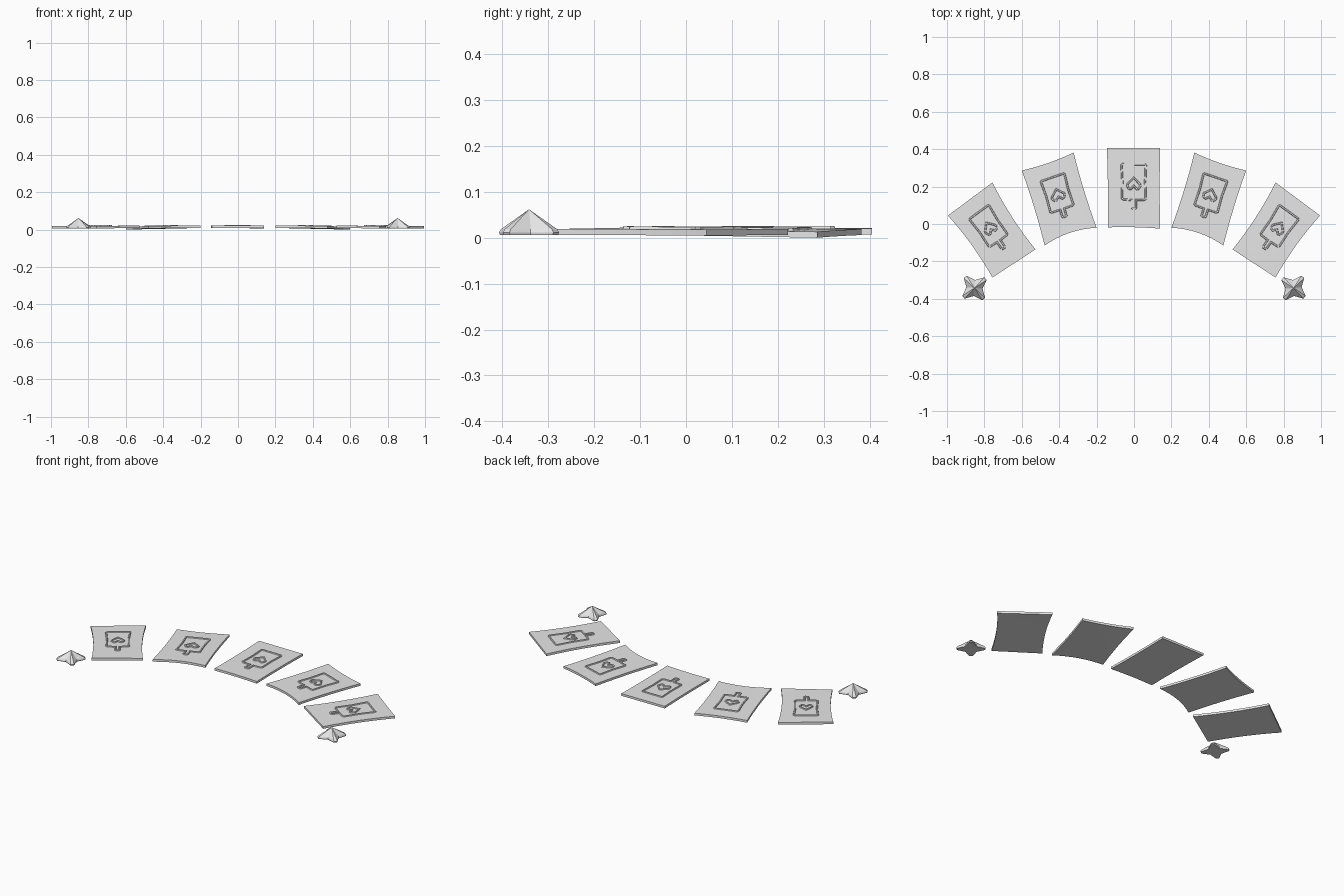
import bpy, bmesh, math
from mathutils import Vector

cube = bpy.data.objects.get("Cube")
if cube:
    bpy.data.objects.remove(cube, do_unlink=True)

stone = bpy.data.materials.new("pale_grey_stone")
stone.use_nodes = True
stone.diffuse_color = (0.8, 0.8, 0.8, 1)
stone.node_tree.nodes["Principled BSDF"].inputs["Base Color"].default_value = (0.8, 0.8, 0.8, 1)

CARD_W, CARD_H, THICK = 0.285, 0.43, 0.013
N = 8


def finish(bm, name):
    bmesh.ops.recalc_face_normals(bm, faces=bm.faces)
    mesh = bpy.data.meshes.new(name)
    bm.to_mesh(mesh)
    bm.free()
    mesh.materials.append(stone)
    obj = bpy.data.objects.new(name, mesh)
    bpy.context.collection.objects.link(obj)
    return obj


def card_mapper(corners, bow, side):
    """Map u, v in 0..1 to the card's top surface, with slightly bowed edges."""
    bl, br, tr, tl = [Vector(c) for c in corners]
    lower, upper, edge = bow

    def at(u, v, lift=0.0):
        # Pull the borders inwards, fading towards the middle of the card
        arch_u, arch_v = 4 * u * (1 - u), 4 * v * (1 - v)
        v2 = v + arch_u * (lower * (1 - v) ** 2 - upper * v ** 2)
        u2 = u + arch_v * edge * ((1 - u) ** 2 - u ** 2)
        p = bl.lerp(br, u2).lerp(tl.lerp(tr, u2), v2)
        return Vector((p.x * side, p.y, p.z + lift))
    return at


def slab(name, at):
    bm = bmesh.new()
    top = [[bm.verts.new(at(i / N, j / N)) for i in range(N + 1)] for j in range(N + 1)]
    for j in range(N):
        for i in range(N):
            bm.faces.new((top[j][i], top[j][i + 1], top[j + 1][i + 1], top[j + 1][i]))
    ext = bmesh.ops.extrude_face_region(bm, geom=bm.faces[:], use_keep_orig=True)
    for v in ext["geom"]:
        if isinstance(v, bmesh.types.BMVert):
            v.co.z -= THICK
    return finish(bm, name)


def offset(path, d):
    """Mitred inward offset of a counter-clockwise closed path."""
    out = []
    for k, p in enumerate(path):
        a = (p - path[k - 1]).normalized()
        b = (path[(k + 1) % len(path)] - p).normalized()
        na, nb = Vector((-a.y, a.x)), Vector((-b.y, b.x))
        out.append(p + (na + nb) * d / (1 + na.dot(nb)))
    return out


def ridge(name, at, path, width=0.013, height=0.005):
    """Raised outline with sloped sides that follows the card surface."""
    path = [Vector(p) for p in path]
    profile = ((0, -0.003), (width * 0.25, height), (width * 0.75, height), (width, -0.003))
    bm = bmesh.new()
    loops = []
    for d, lift in profile:
        loops.append([bm.verts.new(at(0.5 + p.x / CARD_W, 0.5 + p.y / CARD_H, lift))
                      for p in offset(path, d)])
    n = len(path)
    for r in range(4):
        a, b = loops[r], loops[(r + 1) % 4]
        for k in range(n):
            m = (k + 1) % n
            bm.faces.new((a[k], a[m], b[m], b[k]))
    return finish(bm, name)


def mirrored(half):
    """Close a right-hand half path, listed bottom to top, about x = 0."""
    return half + [(-x, y) for x, y in reversed(half) if x > 0]


# Emblem outlines: a paddle-shaped frame with a handle, and an upturned heart
frame = mirrored([(0.010, -0.12), (0.018, -0.112), (0.018, -0.072), (0.06, -0.07),
                  (0.072, -0.06), (0.069, 0.035), (0.073, 0.125), (0.064, 0.135)])
heart = mirrored([(0, 0.002), (0.016, -0.014), (0.032, -0.010), (0.043, 0.010),
                  (0.040, 0.024), (0, 0.065)])

# Card corners: lower left, lower right, upper right, upper left
centre = ((-0.14, -0.018, 0.021), (0.14, -0.025, 0.021),
          (0.14, 0.405, 0.020), (-0.145, 0.405, 0.021))
inner = ((0.20, -0.02, 0.022), (0.478, -0.115, 0.020),
         (0.60, 0.286, 0.013), (0.323, 0.382, 0.019))
outer = ((0.527, -0.136, 0.022), (0.757, -0.286, 0.019),
         (0.995, 0.045, 0.018), (0.757, 0.222, 0.019))


def card(name, corners, bow, side=1):
    at = card_mapper(corners, bow, side)
    slab(name + "_card", at)
    ridge(name + "_frame", at, frame)
    ridge(name + "_heart", at, heart)


def star_stud(name, side):
    """Four-pointed pyramid with blunt tips and a low rim."""
    cx, cy = 0.853, -0.342
    bm = bmesh.new()
    rings = []
    for z, grow in ((0.006, 0.97), (0.012, 1.0), (0.019, 0.93)):
        ring = []
        for k in range(4):
            mid = math.radians(50 + 90 * k)
            for turn, r in ((-0.12, 0.078), (0.12, 0.078), (math.pi / 4, 0.043)):
                ang = mid + turn
                ring.append(bm.verts.new(((cx + r * grow * math.cos(ang)) * side,
                                          cy + r * grow * math.sin(ang), z)))
        rings.append(ring)
    apex = bm.verts.new((cx * side, cy, 0.062))
    bm.faces.new(rings[0])
    for k in range(12):
        m = (k + 1) % 12
        for a, b in zip(rings, rings[1:]):
            bm.faces.new((a[k], a[m], b[m], b[k]))
        bm.faces.new((rings[-1][k], rings[-1][m], apex))
    finish(bm, name)


card("centre", centre, (0.01, 0.0, 0.01))
for label, side in (("left", 1), ("right", -1)):
    card(label + "_inner", inner, (0.05, 0.02, 0.02), side)
    card(label + "_outer", outer, (0.0, 0.0, 0.04), side)
    star_stud(label + "_star_stud", side)
